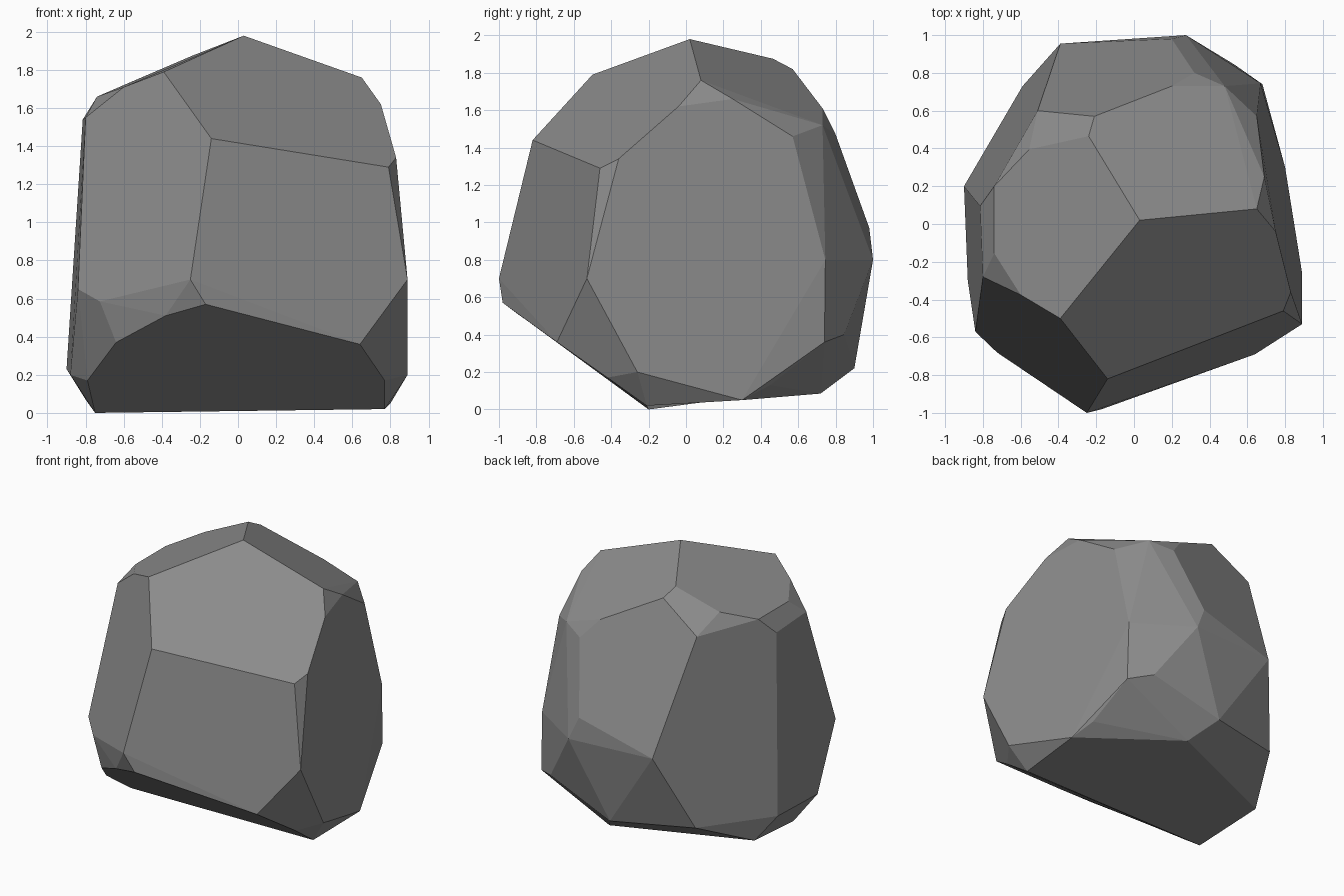
import bpy, bmesh, math

# Corner points of the chipped boulder, from the crown down to the base
corners = [
    # crown
    (.03, .02, 1.98), (-.39, -.5, 1.79), (-.6, -.375, 1.71), (-.74, -.155, 1.66),
    (-.74, .2, 1.66), (-.555, .395, 1.74), (-.24, .465, 1.875), (-.21, .57, 1.82),
    (.65, .08, 1.76), (.69, .25, 1.66), (.75, -.04, 1.62),
    # shoulder
    (-.14, -.82, 1.44), (.79, -.46, 1.29), (.83, -.36, 1.34), (.65, .57, 1.46),
    (.48, .73, 1.52), (.32, .8, 1.47), (.2, .73, 1.61), (-.51, .6, 1.62),
    (-.815, .095, 1.54), (-.8, -.28, 1.55),
    # waist
    (-.25, -1, .7), (-.17, -.98, .57), (-.725, -.68, .585), (-.84, -.57, .65),
    (.89, -.53, .7), (.67, .745, .8), (.69, .69, .54), (.275, 1, .8),
    (.2, .98, .97), (-.39, .955, .81),
    # undercut
    (-.38, -.9, .51), (-.64, -.7, .37), (.64, -.69, .36), (.77, -.42, .17),
    (-.79, -.43, .17), (.89, -.26, .2), (.74, .45, .13), (.68, .74, .36),
    (.53, .845, .4), (0, .9, .22), (-.59, .73, .26), (-.9, .2, .23), (-.88, -.3, .2),
    # base
    (.77, -.21, .02), (-.75, -.2, 0), (.8, .3, .05), (.13, .72, .085), (-.8, .33, .07),
]

# Wrap the corners in flat facets and merge nearly coplanar ones
bm = bmesh.new()
for c in corners:
    bm.verts.new(c)
bmesh.ops.convex_hull(bm, input=bm.verts)
bmesh.ops.delete(bm, geom=[v for v in bm.verts if not v.link_faces], context='VERTS')
bmesh.ops.dissolve_limit(bm, angle_limit=math.radians(4), verts=bm.verts, edges=bm.edges)
bmesh.ops.recalc_face_normals(bm, faces=bm.faces)

mesh = bpy.data.meshes.new("boulder")
bm.to_mesh(mesh)
bm.free()

# Dark grey stone
stone = bpy.data.materials.new("dark_stone")
stone.diffuse_color = (.26, .26, .26, 1)
mesh.materials.append(stone)
bpy.context.collection.objects.link(bpy.data.objects.new("boulder", mesh))
